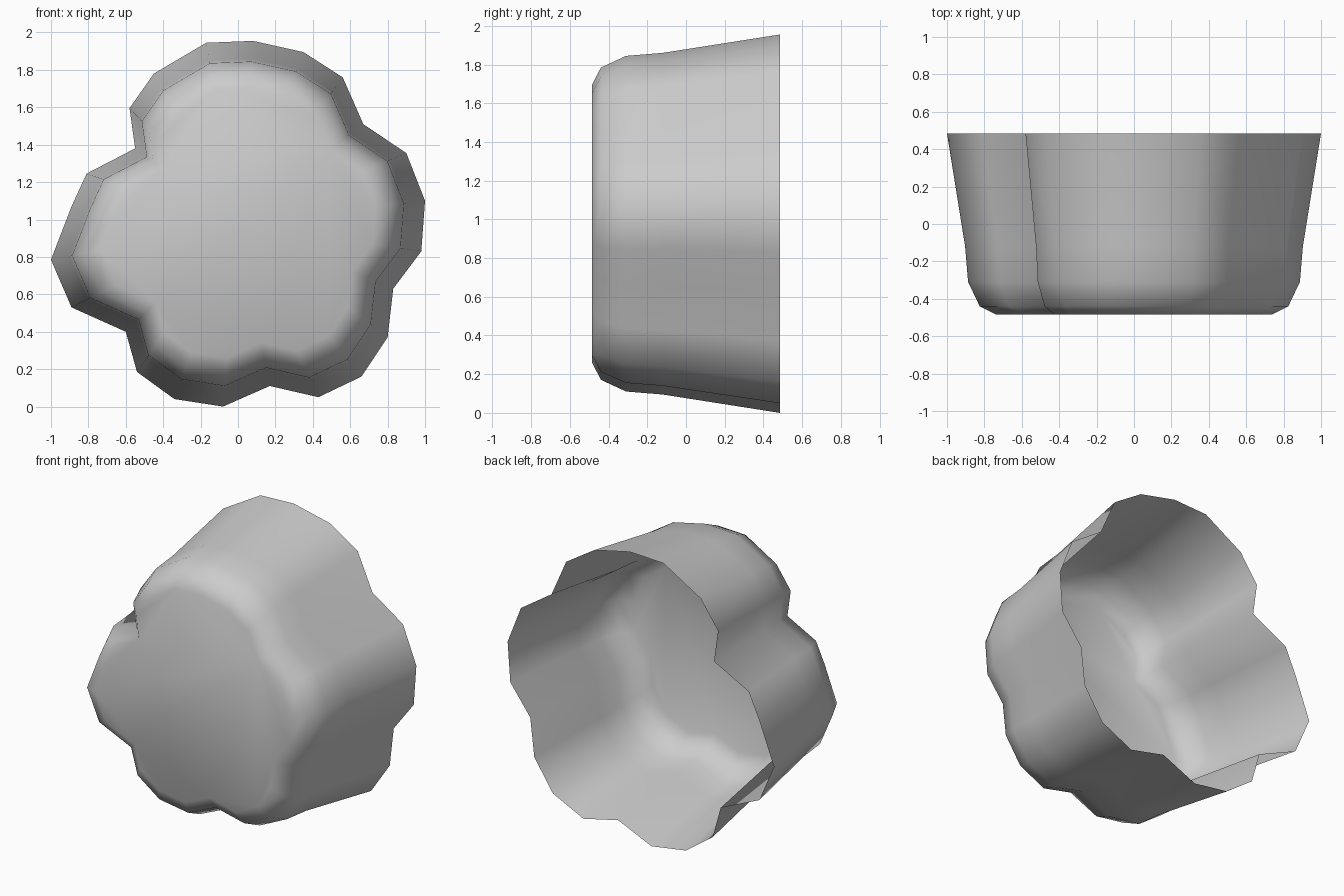
import bpy, bmesh, math

if "Cube" in bpy.data.objects:
    bpy.data.objects.remove(bpy.data.objects["Cube"])

# Lobed rim outline (x, z), clockwise from the top
RIM = [(0.08, 1.955), (0.35, 1.895), (0.56, 1.76), (0.67, 1.51), (0.90, 1.355),
       (1.0, 1.10), (0.98, 0.83), (0.83, 0.63), (0.80, 0.37), (0.66, 0.16),
       (0.43, 0.05), (0.17, 0.11), (-0.08, 0.0), (-0.34, 0.04), (-0.54, 0.185),
       (-0.60, 0.40), (-0.89, 0.53), (-1.0, 0.785), (-0.89, 1.07), (-0.81, 1.245),
       (-0.55, 1.38), (-0.58, 1.595), (-0.45, 1.78), (-0.17, 1.945)]

# Tapering rings from the open back to the front: (y, scale)
RINGS = [(0.485, 1.0), (-0.12, 0.903), (-0.31, 0.887), (-0.44, 0.825), (-0.485, 0.735)]
CENTRE_Z = 0.978

bm = bmesh.new()
rings = [[bm.verts.new((x * s, y, CENTRE_Z + (z - CENTRE_Z) * s)) for x, z in RIM]
         for y, s in RINGS]

# Side wall and rounded front edge
n = len(RIM)
for a, b in zip(rings, rings[1:]):
    for i in range(n):
        j = (i + 1) % n
        bm.faces.new((a[i], a[j], b[j], b[i]))

# Flat closed front; the back stays open
bm.faces.new(rings[-1])
bmesh.ops.recalc_face_normals(bm, faces=bm.faces)
front = min(bm.faces, key=lambda f: f.calc_center_median().y)
if front.normal.y > 0:
    bmesh.ops.reverse_faces(bm, faces=bm.faces)

mesh = bpy.data.meshes.new("lobed_cup")
bm.to_mesh(mesh)
bm.free()
cup = bpy.data.objects.new("lobed_cup", mesh)
bpy.context.collection.objects.link(cup)

# Smooth shading
bpy.context.view_layer.objects.active = cup
cup.select_set(True)
bpy.ops.object.shade_smooth_by_angle(angle=math.radians(75))
